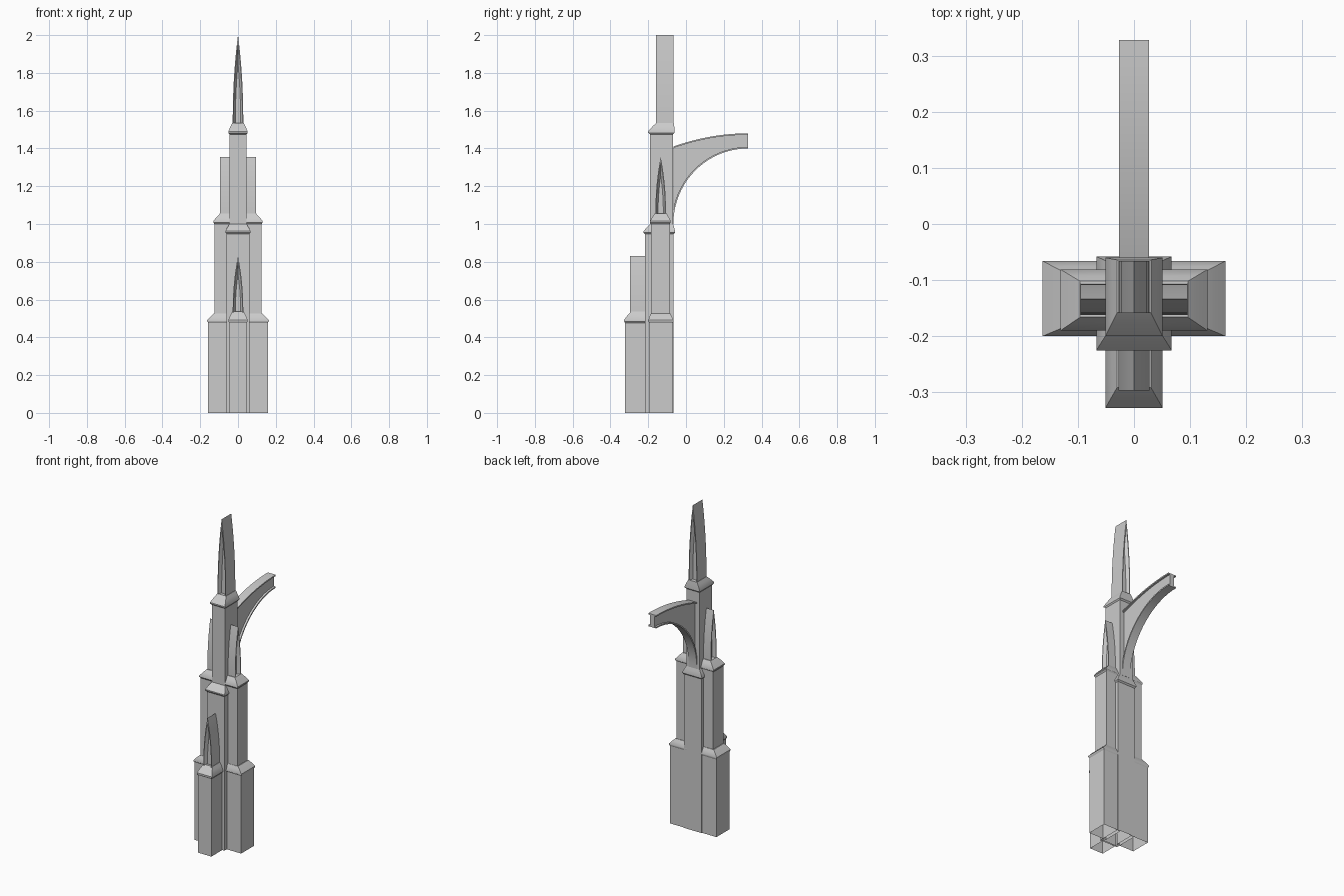
import bpy, bmesh, math

cube = bpy.data.objects.get("Cube")
if cube:
    bpy.data.objects.remove(cube, do_unlink=True)

stone = bpy.data.materials.new("pale grey stone")
stone.use_nodes = True
GREY = (0.6, 0.6, 0.6, 1)
stone.diffuse_color = GREY
stone.node_tree.nodes["Principled BSDF"].inputs["Base Color"].default_value = GREY


def loft(name, rings, cap_start=True, cap_end=True):
    """Skin a list of matching closed rings into one object."""
    bm = bmesh.new()
    loops = [[bm.verts.new(p) for p in ring] for ring in rings]
    for a, b in zip(loops, loops[1:]):
        for i in range(len(a)):
            j = (i + 1) % len(a)
            bm.faces.new((a[i], a[j], b[j], b[i]))
    if cap_start:
        bm.faces.new(loops[0][::-1])
    if cap_end:
        bm.faces.new(loops[-1])
    bmesh.ops.recalc_face_normals(bm, faces=bm.faces)
    mesh = bpy.data.meshes.new(name)
    bm.to_mesh(mesh)
    bm.free()
    mesh.materials.append(stone)
    obj = bpy.data.objects.new(name, mesh)
    bpy.context.collection.objects.link(obj)
    bpy.ops.object.select_all(action='DESELECT')
    obj.select_set(True)
    bpy.context.view_layer.objects.active = obj
    bpy.ops.object.shade_smooth_by_angle(angle=math.radians(30))
    return obj


def rect(r, z):
    x0, x1, y0, y1 = r
    return [(x0, y0, z), (x1, y0, z), (x1, y1, z), (x0, y1, z)]


def shaft(name, r, z0, z1):
    loft(name, [rect(r, z0), rect(r, z1)], cap_start=False)


def collar(name, foot, lip, top, z0, z1):
    """Moulding that flares to a lip, then slopes in to the next stage."""
    h = z1 - z0
    mid = [0.45 * a + 0.55 * b for a, b in zip(lip, top)]
    loft(name, [rect(foot, z0 - 0.008), rect(lip, z0), rect(lip, z0 + 0.15 * h),
                rect(mid, z0 + 0.65 * h), rect(top, z1)])


def spire(name, half, z0, z1, d0, d1, place):
    """Pointed arch run along its depth, with a recessed panel at both ends."""
    n = 10

    def arch(scale, d):
        w, h = half * scale, (z1 - z0) * (0.35 + 0.65 * scale)
        side = [(w * (1 - (i / n) ** 2.2), z0 + h * i / n) for i in range(n)]
        pts = side + [(0, z0 + h)] + [(-u, z) for u, z in reversed(side)]
        return [place(u, d, z) for u, z in pts]

    s = 1 if d1 > d0 else -1
    loft(name, [arch(0.5, d0 + s * 0.02), arch(0.86, d0), arch(1, d0),
                arch(1, d1), arch(0.86, d1), arch(0.5, d1 - s * 0.02)])


def along_y(u, d, z):
    return (u, d, z)


# Central pier
core = (-0.06, 0.06, -0.218, -0.066)
tower = (-0.045, 0.045, -0.19, -0.068)
shaft("core_pier", core, 0, 0.96)
collar("core_collar", core, (-0.067, 0.067, -0.225, -0.058), tower, 0.955, 1.0)
shaft("upper_pier", tower, 0.99, 1.49)
collar("upper_collar", tower, (-0.051, 0.051, -0.2, -0.06),
       (-0.03, 0.03, -0.158, -0.064), 1.483, 1.535)
spire("main_spire", 0.028, 1.53, 2.0, -0.159, -0.066, along_y)

# Front buttress
front = (-0.045, 0.045, -0.323, -0.21)
shaft("front_buttress", front, 0, 0.49)
collar("front_collar", front, (-0.051, 0.051, -0.328, -0.215),
       (-0.03, 0.03, -0.291, -0.21), 0.485, 0.537)
spire("front_spire", 0.028, 0.53, 0.83, -0.297, -0.2, along_y)

# Stepped side buttresses
for side, s in (("left", 1), ("right", -1)):
    def out(x, y0, y1):
        return (*sorted((s * 0.04, s * x)), y0, y1)

    low, high = out(0.158, -0.195, -0.07), out(0.125, -0.184, -0.086)
    shaft(side + "_lower_buttress", low, 0, 0.49)
    collar(side + "_lower_collar", low, out(0.163, -0.2, -0.066),
           out(0.13, -0.186, -0.083), 0.485, 0.525)
    shaft(side + "_upper_buttress", high, 0.5, 1.015)
    collar(side + "_upper_collar", high, out(0.131, -0.19, -0.081),
           out(0.096, -0.166, -0.102), 1.008, 1.055)
    spire(side + "_spire", 0.028, 1.05, 1.355, s * 0.095, s * 0.03,
          lambda u, d, z: (d, u - 0.134, z))

# Flying arch: web between two thin flanges
STEPS = 20
END, REACH = 0.328, 0.395


def extrados(t, drop=0):
    k = math.cos(t)
    return (END - REACH * k, 1.48 - 0.07 * k * k - drop)


def intrados(t, grow=0):
    return (END - (REACH + grow) * math.cos(t), 1.0 + (0.4 + grow) * math.sin(t))


def strip(name, half, upper, lower):
    rings = []
    for i in range(STEPS + 1):
        t = math.pi / 2 * i / STEPS
        (ya, za), (yb, zb) = upper(t), lower(t)
        rings.append([(-half, ya, za), (half, ya, za), (half, yb, zb), (-half, yb, zb)])
    loft(name, rings)


strip("flying_arch_web", 0.015, extrados, intrados)
strip("flying_arch_top_flange", 0.027, extrados, lambda t: extrados(t, 0.008))
strip("flying_arch_lower_flange", 0.027, lambda t: intrados(t, 0.008), intrados)
